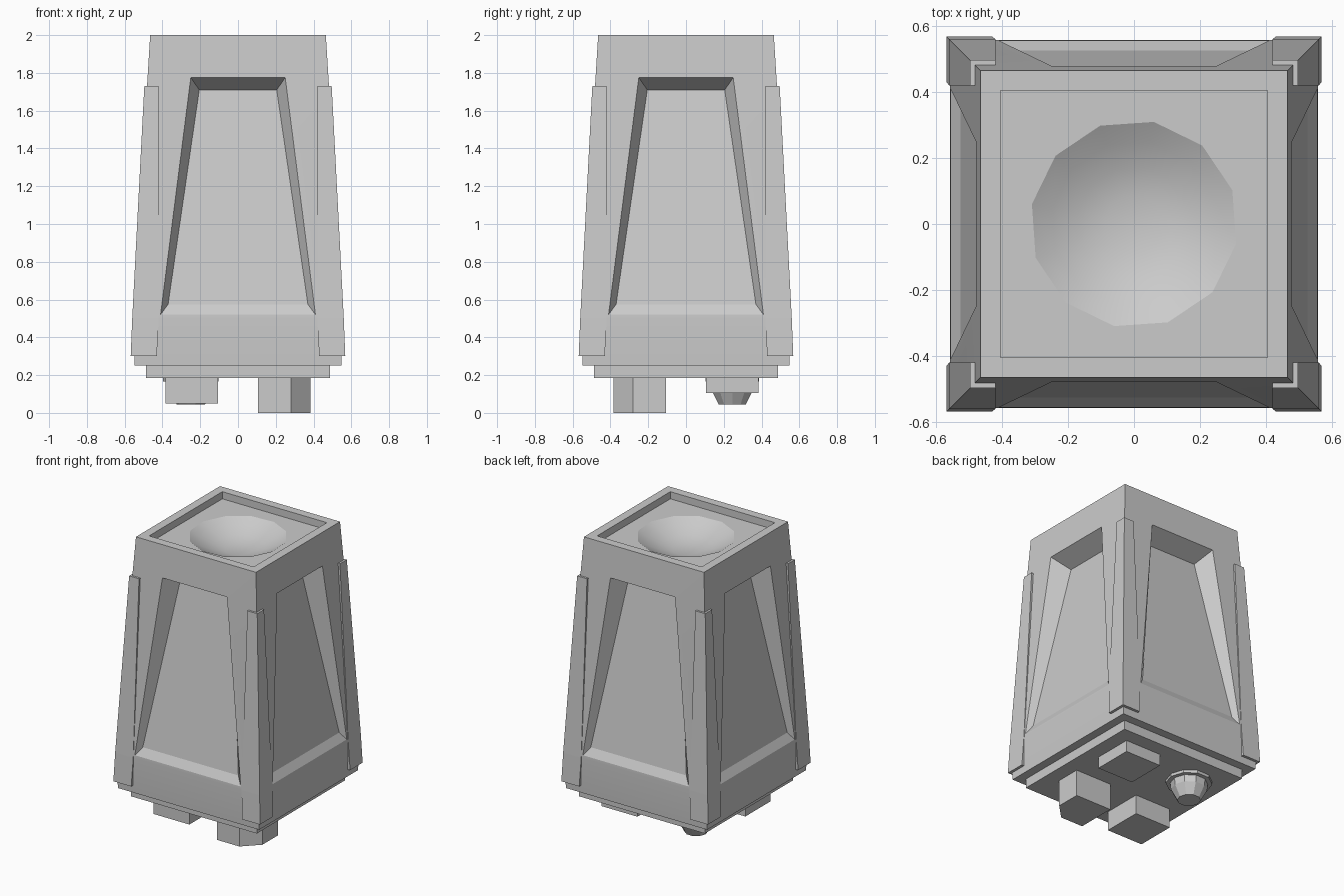
import bpy, bmesh
from math import cos, sin, pi, radians
from mathutils import Vector, Matrix

if "Cube" in bpy.data.objects:
    bpy.data.objects.remove(bpy.data.objects["Cube"])


def finish(name, bm, smooth=None, face_up=False):
    bmesh.ops.remove_doubles(bm, verts=bm.verts[:], dist=0.0005)
    bmesh.ops.recalc_face_normals(bm, faces=bm.faces[:])
    if face_up and sum(f.normal.z for f in bm.faces) < 0:
        bmesh.ops.reverse_faces(bm, faces=bm.faces[:])
    me = bpy.data.meshes.new(name)
    bm.to_mesh(me)
    bm.free()
    ob = bpy.data.objects.new(name, me)
    bpy.context.collection.objects.link(ob)
    if smooth:
        bpy.ops.object.select_all(action='DESELECT')
        ob.select_set(True)
        bpy.context.view_layer.objects.active = ob
        bpy.ops.object.shade_smooth_by_angle(angle=radians(smooth))
    return ob


def loft(bm, rings, caps=True):
    """Join closed rings of points with quads, optionally capping the ends."""
    vs = [[bm.verts.new(p) for p in r] for r in rings]
    n = len(vs[0])
    for a, b in zip(vs, vs[1:]):
        for i in range(n):
            j = (i + 1) % n
            bm.faces.new((a[i], a[j], b[j], b[i]))
    if caps:
        bm.faces.new(vs[0])
        bm.faces.new(vs[-1])
    return vs


def square(h, z):
    return [(-h, -h, z), (h, -h, z), (h, h, z), (-h, h, z)]


def circle(r, z, n, a0=0.0, cx=0.0, cy=0.0):
    return [(cx + r * cos(a0 + 2 * pi * i / n), cy + r * sin(a0 + 2 * pi * i / n), z)
            for i in range(n)]


def wall(z):
    """Half-width of the tapered body at height z."""
    return 0.465 + (2 - z) * 0.0615


# tapered cabinet body; each side has a trapezoid panel that leans back into it
bm = bmesh.new()
for k in range(4):
    rot = Matrix.Rotation(k * pi / 2, 3, 'Z')

    def trapezoid(xb, yb, zb, xt, yt, zt):
        pts = [(-xb, -yb, zb), (xb, -yb, zb), (xt, -yt, zt), (-xt, -yt, zt)]
        return [rot @ Vector(p) for p in pts]

    outer = trapezoid(wall(0.5), wall(0.5), 0.5, wall(2), wall(2), 2)
    opening = trapezoid(0.41, wall(0.52), 0.52, 0.25, wall(1.775), 1.775)
    panel = trapezoid(0.37, 0.525, 0.575, 0.205, 0.35, 1.71)
    vs = loft(bm, [outer, opening, panel], caps=False)
    bm.faces.new(vs[-1])
loft(bm, [square(wall(0.5), 0.5), square(0.547, 0.25)], caps=False)
bm.faces.new([bm.verts.new(p) for p in square(0.547, 0.25)])
loft(bm, [square(0.465, 2), square(0.405, 2), square(0.405, 1.95)], caps=False)
body = finish("cabinet_body", bm, 18)
# let the lower skirt shade softly into the underside
me = body.data
sharp = me.attributes["sharp_edge"].data
for e in me.edges:
    if all(me.vertices[v].co.z < 0.26 for v in e.vertices):
        sharp[e.index].value = False

# sunken top floor with a shallow twelve-sided bowl
bm = bmesh.new()
sides, turn = 12, radians(19)
bowl = [circle(0.315 * r, 1.95 - 0.10 * (1 - r * r), sides, turn)
        for r in (1, 0.8, 0.55, 0.28)]
rings = loft(bm, bowl, caps=False)
bm.faces.new(rings[-1])
edges = [e for e in bm.edges if e.is_boundary]
sq = [bm.verts.new(p) for p in square(0.405, 1.95)]
edges += [bm.edges.new((sq[i], sq[(i + 1) % 4])) for i in range(4)]
bmesh.ops.triangle_fill(bm, use_beauty=True, edges=edges, normal=(0, 0, 1))
finish("top_bowl", bm, 24, face_up=True)

# L-shaped corner guards
for sx, sy, label in ((1, -1, "front_right"), (-1, -1, "front_left"),
                      (1, 1, "back_right"), (-1, 1, "back_left")):
    bm = bmesh.new()

    def guard(o, i, z, t=0.035):
        pts = [(o, o), (i, o), (i, o - t), (o - t, o - t), (o - t, i), (o, i)]
        return [(sx * x, sy * y, z) for x, y in pts]

    loft(bm, [guard(0.568, 0.43, 0.3), guard(0.56, 0.42, 0.5), guard(0.496, 0.42, 1.73)])
    finish("corner_guard_" + label, bm)

# base plate
bm = bmesh.new()
loft(bm, [square(0.487, 0.185), square(0.487, 0.25)])
finish("base_plate", bm)


def block(name, outline, z0):
    bm = bmesh.new()
    loft(bm, [[(x, y, z) for x, y in outline] for z in (z0, 0.19)])
    finish(name, bm)


# underside blocks of differing height
A, B = 0.107, 0.385
block("foot_front_right", [(A, -B), (0.28, -B), (B, -0.28), (B, -A), (A, -A)], 0.0)
block("foot_front_left", [(-B, -B), (-A, -B), (-A, -A), (-B, -A)], 0.05)
block("foot_back_right", [(A, A), (B, A), (B, B), (A, B)], 0.105)

# tapered knob with a flange
bm = bmesh.new()
loft(bm, [circle(r, z, 10, 0, -0.25, 0.245) for r, z in
          ((0.075, 0.045), (0.115, 0.12), (0.12, 0.165), (0.148, 0.165), (0.148, 0.19))])
finish("foot_knob", bm)
